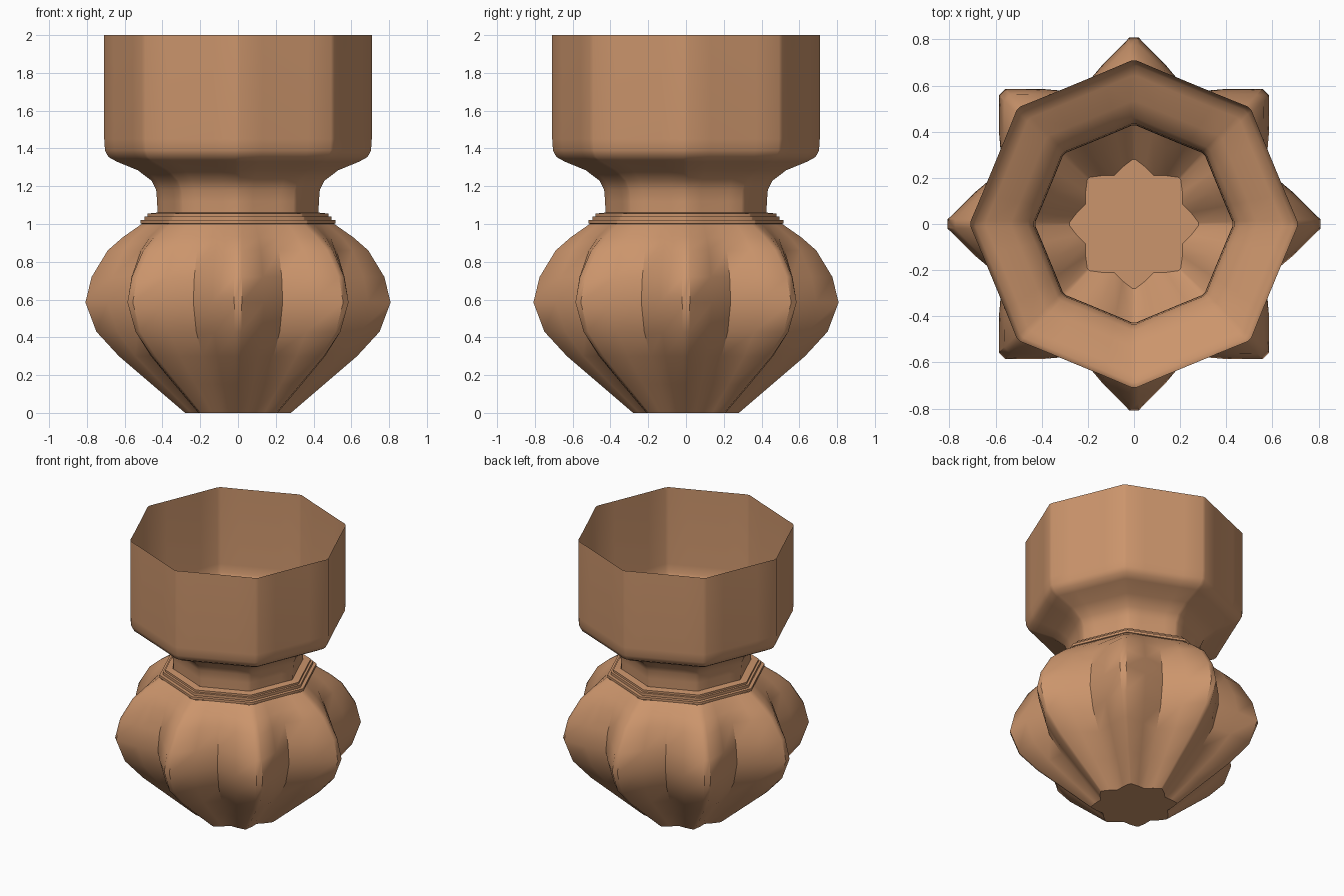
import bpy, bmesh, math

if "Cube" in bpy.data.objects:
    bpy.data.objects.remove(bpy.data.objects["Cube"])

clay = bpy.data.materials.new("terracotta")
clay.diffuse_color = (0.60, 0.30, 0.15, 1)
clay.use_nodes = True
clay.node_tree.nodes["Principled BSDF"].inputs["Base Color"].default_value = clay.diffuse_color


def ring(r, w, mid, valley):
    """Eight-fold section: blunt tip of half width w, then radii at 11.25 and 22.5 degrees."""
    tip = math.atan2(w, r)
    q = math.pi / 8
    local = [(-tip, r), (tip, r), (q / 2, mid), (q, valley), (1.5 * q, mid)]
    return [(rad * math.cos(a + k * 2 * q), rad * math.sin(a + k * 2 * q))
            for k in range(8) for a, rad in local]


def octagon(r, w=0.012):
    q = math.pi / 8
    ap = r * math.cos(q)
    return ring(r * (1 - 0.3 * w / r), w, ap / math.cos(q / 2), ap)


def loft(name, levels, floor=False, angle=40):
    bm = bmesh.new()
    rows = [[bm.verts.new((x, y, z)) for x, y in pts] for z, pts in levels]
    n = len(rows[0])
    for a, b in zip(rows, rows[1:]):
        for i in range(n):
            j = (i + 1) % n
            bm.faces.new((a[i], a[j], b[j], b[i]))
    if floor:
        bm.faces.new(rows[0][::-1])
    mesh = bpy.data.meshes.new(name)
    bm.to_mesh(mesh)
    bm.free()
    mesh.materials.append(clay)
    ob = bpy.data.objects.new(name, mesh)
    bpy.context.collection.objects.link(ob)
    bpy.ops.object.select_all(action='DESELECT')
    ob.select_set(True)
    bpy.context.view_layer.objects.active = ob
    bpy.ops.object.shade_smooth_by_angle(angle=math.radians(angle))
    return ob


# Ribbed bulb: height, ridge radius, ridge half width, mid and valley ratios
bulb = [
    (0.00, 0.280, 0.006, 0.90, 0.81),
    (0.15, 0.455, 0.010, 0.89, 0.79),
    (0.30, 0.630, 0.014, 0.88, 0.78),
    (0.43, 0.750, 0.017, 0.87, 0.77),
    (0.585, 0.808, 0.020, 0.87, 0.765),
    (0.72, 0.775, 0.020, 0.875, 0.78),
    (0.86, 0.690, 0.020, 0.895, 0.82),
    (0.93, 0.610, 0.020, 0.92, 0.87),
    (1.00, 0.510, 0.020, 0.942, 0.924),
]
loft("ribbed_bulb", [(z, ring(r, w, r * m, r * v)) for z, r, w, m, v in bulb], floor=True)

# Stepped collar
collar = [(1.0, 0.508), (1.003, 0.518), (1.02, 0.518), (1.021, 0.495), (1.04, 0.495),
          (1.041, 0.48), (1.055, 0.48), (1.06, 0.43)]
loft("stepped_collar", [(z, octagon(r, 0.004)) for z, r in collar])

# Neck flaring into the open octagonal cup
cup = [(1.06, 0.43), (1.12, 0.432), (1.18, 0.437), (1.23, 0.462), (1.285, 0.535),
       (1.33, 0.645), (1.355, 0.69), (1.39, 0.708), (1.45, 0.712), (1.95, 0.712), (2.0, 0.712)]
loft("neck_and_cup", [(z, octagon(r)) for z, r in cup], angle=45)
